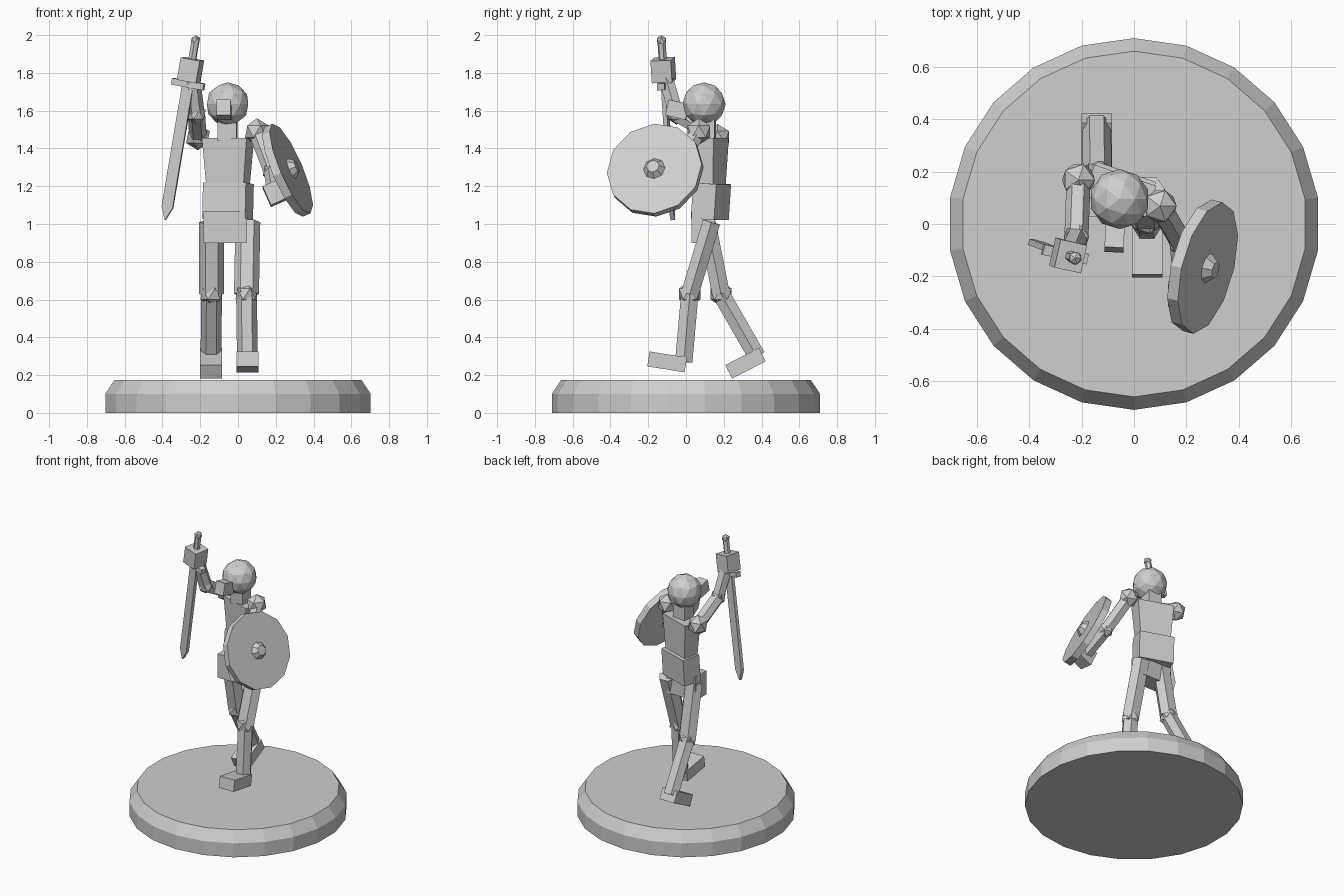
import bpy, bmesh, math
from mathutils import Matrix, Vector

cube = bpy.data.objects.get("Cube")
if cube:
    bpy.data.objects.remove(cube, do_unlink=True)

stone = bpy.data.materials.new("plain grey")
stone.use_nodes = True
GREY = (0.62, 0.62, 0.62, 1)
stone.diffuse_color = GREY
stone.node_tree.nodes["Principled BSDF"].inputs["Base Color"].default_value = GREY


def finish(name, bm, matrix=None):
    """Turn a bmesh into a flat shaded object."""
    if matrix is not None:
        bm.transform(matrix)
    bmesh.ops.recalc_face_normals(bm, faces=bm.faces)
    mesh = bpy.data.meshes.new(name)
    bm.to_mesh(mesh)
    bm.free()
    mesh.materials.append(stone)
    obj = bpy.data.objects.new(name, mesh)
    bpy.context.collection.objects.link(obj)
    return obj


def frame(origin, z_axis, x_hint=(1, 0, 0)):
    """Matrix with local z along z_axis and local x close to x_hint."""
    z = Vector(z_axis).normalized()
    x = Vector(x_hint)
    x = (x - z * x.dot(z)).normalized()
    m = Matrix((x, z.cross(x), z)).transposed().to_4x4()
    m.translation = Vector(origin)
    return m


def block(name, size, matrix, taper=1.0):
    """Box whose lower end is scaled by taper."""
    bm = bmesh.new()
    bmesh.ops.create_cube(bm, size=1)
    for v in bm.verts:
        k = taper if v.co.z < 0 else 1
        v.co = Vector((v.co.x * size[0] * k, v.co.y * size[1] * k, v.co.z * size[2]))
    return finish(name, bm, matrix)


def placed(centre, yaw=0, pitch=0):
    return (Matrix.Translation(centre) @ Matrix.Rotation(math.radians(yaw), 4, 'Z')
            @ Matrix.Rotation(math.radians(pitch), 4, 'X'))


def ball(name, centre, radius, detail=1):
    bm = bmesh.new()
    bmesh.ops.create_icosphere(bm, subdivisions=detail, radius=radius)
    return finish(name, bm, Matrix.Translation(centre))


def disc(name, sides, r1, r2, depth, matrix):
    """Prism or frustum centred on the matrix origin."""
    bm = bmesh.new()
    bmesh.ops.create_cone(bm, cap_ends=True, segments=sides, radius1=r1, radius2=r2, depth=depth)
    return finish(name, bm, matrix)


def limb(name, a, b, rx, ry):
    """Six sided rod from a to b, with a corner towards each side."""
    a, b = Vector(a), Vector(b)
    shape = Matrix.Diagonal((rx, ry, 1, 1)) @ Matrix.Rotation(math.pi / 2, 4, 'Z')
    return disc(name, 6, 1, 1, (b - a).length, frame((a + b) / 2, a - b) @ shape)


# Round plinth with a sloping upper rim
bm = bmesh.new()
bmesh.ops.create_cone(bm, cap_ends=True, segments=22, radius1=0.71, radius2=0.71, depth=0.1)
top = max(bm.faces, key=lambda f: f.calc_center_median().z)
top = bmesh.ops.inset_region(bm, faces=[top], thickness=0) and top
for v in top.verts:
    v.co = Vector((v.co.x * 0.93, v.co.y * 0.93, v.co.z + 0.075))
finish("plinth", bm, Matrix.Translation((0, 0, 0.05)))

# Body, turned towards the shield side
TURN = -19
block("pelvis", (0.23, 0.125, 0.17), placed((-0.068, 0.092, 0.985)))
block("waist", (0.24, 0.13, 0.19), placed((-0.053, 0.132, 1.12), TURN, -4))
block("chest", (0.25, 0.125, 0.27), placed((-0.053, 0.127, 1.32), TURN), 0.82)
block("neck", (0.1, 0.09, 0.12), placed((-0.055, 0.11, 1.5), TURN / 4))
ball("head", (-0.055, 0.095, 1.635), 0.115, 2)
block("face_guard", (0.073, 0.11, 0.085), placed((-0.074, -0.045, 1.605), -3, -13))

# Legs: hip, knee, ankle, foot centre, foot pitch
LEGS = {
    "left": ((0.052, 0.135, 1.01), (0.045, 0.02, 0.63), (0.05, -0.012, 0.27), (0.05, -0.1, 0.27), -9),
    "right": ((-0.14, 0.11, 1.01), (-0.14, 0.185, 0.63), (-0.143, 0.375, 0.3), (-0.143, 0.315, 0.263), 27),
}
for side, (hip, knee, ankle, foot, pitch) in LEGS.items():
    limb(side + "_thigh", hip, knee, 0.066, 0.054)
    ball(side + "_knee", knee, 0.066)
    limb(side + "_shin", knee, ankle, 0.055, 0.053)
    block(side + "_foot", (0.117, 0.2, 0.08), placed(foot, 0, pitch))

# Arms: shoulder, elbow, hand
ARMS = {
    "left": ((0.1, 0.068, 1.49), (0.18, -0.07, 1.28), (0.198, -0.27, 1.165)),
    "right": ((-0.212, 0.168, 1.46), (-0.22, -0.05, 1.58), (-0.25, -0.12, 1.815)),
}
for side, (shoulder, elbow, hand) in ARMS.items():
    ball(side + "_shoulder", shoulder, 0.07)
    limb(side + "_upper_arm", shoulder, elbow, 0.046, 0.046)
    ball(side + "_elbow", elbow, 0.054)
    limb(side + "_forearm", elbow, hand, 0.044, 0.044)

# Shield with a central boss
facing = Vector((0.89, -0.23, 0.38)).normalized()
centre = Vector((0.262, -0.163, 1.285))
disc("shield", 12, 0.258, 0.258, 0.045, frame(centre, facing, (0, 1, 0)))
disc("shield_boss", 8, 0.06, 0.034, 0.035, frame(centre + facing * 0.038, facing, (0, 1, 0)))
block("left_hand", (0.1, 0.1, 0.11), frame(ARMS["left"][2], (-0.4, 0.1, 0.9)))

# Sword, held point down; local z runs from the tip to the pommel
pommel = Vector((-0.225, -0.13, 1.972))
tip = Vector((-0.385, -0.07, 1.02))
sword = frame(pommel, pommel - tip, (1, -0.22, -0.17))
length = (pommel - tip).length


def on_sword(distance):
    return sword @ Matrix.Translation((0, 0, -distance))


ball("pommel", pommel, 0.028)
disc("sword_grip", 6, 0.022, 0.022, 0.24, on_sword(0.12))
block("right_hand", (0.105, 0.11, 0.12), on_sword(0.16))
block("crossguard", (0.175, 0.04, 0.035), on_sword(0.235))
bm = bmesh.new()
outline = [(-0.03, -0.235), (0.03, -0.235), (0.03, 0.07 - length), (0, -length), (-0.03, 0.07 - length)]
face = bm.faces.new([bm.verts.new((x, -0.012, z)) for x, z in outline])
new = bmesh.ops.extrude_face_region(bm, geom=[face])["geom"]
for v in new:
    if isinstance(v, bmesh.types.BMVert):
        v.co.y = 0.012
finish("sword_blade", bm, sword)
